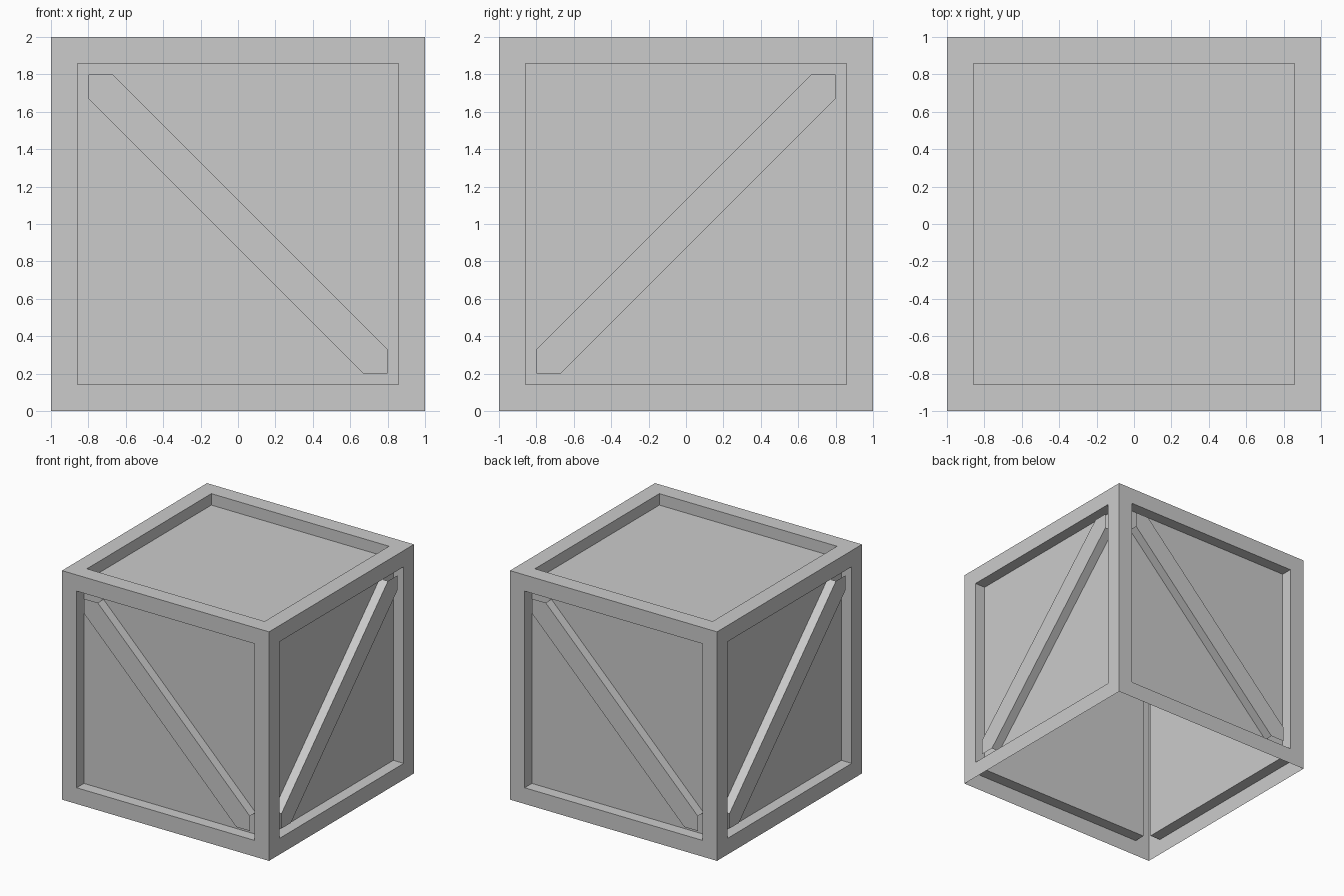
import bpy, bmesh, math
from mathutils import Matrix, Vector

if "Cube" in bpy.data.objects:
    bpy.data.objects.remove(bpy.data.objects["Cube"])

FRAME = 0.2      # width of the raised border
DEPTH = 0.1      # how far the panels sit back
BAR_SET = 0.02   # how far the braces sit back
CUT = 0.13       # corner cut that sets the brace width

grey = bpy.data.materials.new("plain grey")
grey.diffuse_color = (0.6, 0.6, 0.6, 1)
grey.use_nodes = True
grey.node_tree.nodes["Principled BSDF"].inputs["Base Color"].default_value = grey.diffuse_color


def add_object(name, bm):
    mesh = bpy.data.meshes.new(name)
    bm.to_mesh(mesh)
    bm.free()
    mesh.materials.append(grey)
    obj = bpy.data.objects.new(name, mesh)
    bpy.context.collection.objects.link(obj)
    return obj


# Crate shell: cube skin with open underside and recessed panels
bm = bmesh.new()
bmesh.ops.create_cube(bm, size=2, matrix=Matrix.Translation((0, 0, 1)))
bm.normal_update()
bottom = [f for f in bm.faces if f.normal.z < -0.5]
bmesh.ops.delete(bm, geom=bottom, context='FACES_ONLY')
panels = list(bm.faces)
bmesh.ops.inset_individual(bm, faces=panels, thickness=FRAME, depth=0)
bm.normal_update()
pushed = bmesh.ops.extrude_discrete_faces(bm, faces=panels)["faces"]
bm.normal_update()
for f in pushed:
    offset = f.normal * -DEPTH
    for v in f.verts:
        v.co += offset
add_object("crate_shell", bm)


# Diagonal brace: six-sided face fitted to the recess, with two long sides
def brace(name, angle, flip):
    r = 1 - FRAME
    outline = [(-r, r), (-r, r - CUT), (r - CUT, -r),
               (r, -r), (r, CUT - r), (CUT - r, r)]
    bm = bmesh.new()
    front = [bm.verts.new((flip * x, -1 + BAR_SET, z + 1)) for x, z in outline]
    back = [bm.verts.new((flip * x, -1 + DEPTH, z + 1)) for x, z in outline]
    faces = [bm.faces.new(front)]
    for i in (1, 4):
        faces.append(bm.faces.new((front[i], back[i], back[i + 1], front[i + 1])))
    # point every face outward
    bm.normal_update()
    for f in faces:
        c = f.calc_center_median()
        if f.normal.dot(c - Vector((0, -1 + DEPTH, 1))) < 0:
            f.normal_flip()
    bmesh.ops.delete(bm, geom=[v for v in bm.verts if not v.link_faces],
                     context='VERTS')
    bm.transform(Matrix.Rotation(angle, 4, 'Z'))
    add_object(name, bm)


for i, side in enumerate(("front", "right", "back", "left")):
    brace(side + "_brace", i * math.pi / 2, -1 if i % 2 else 1)
